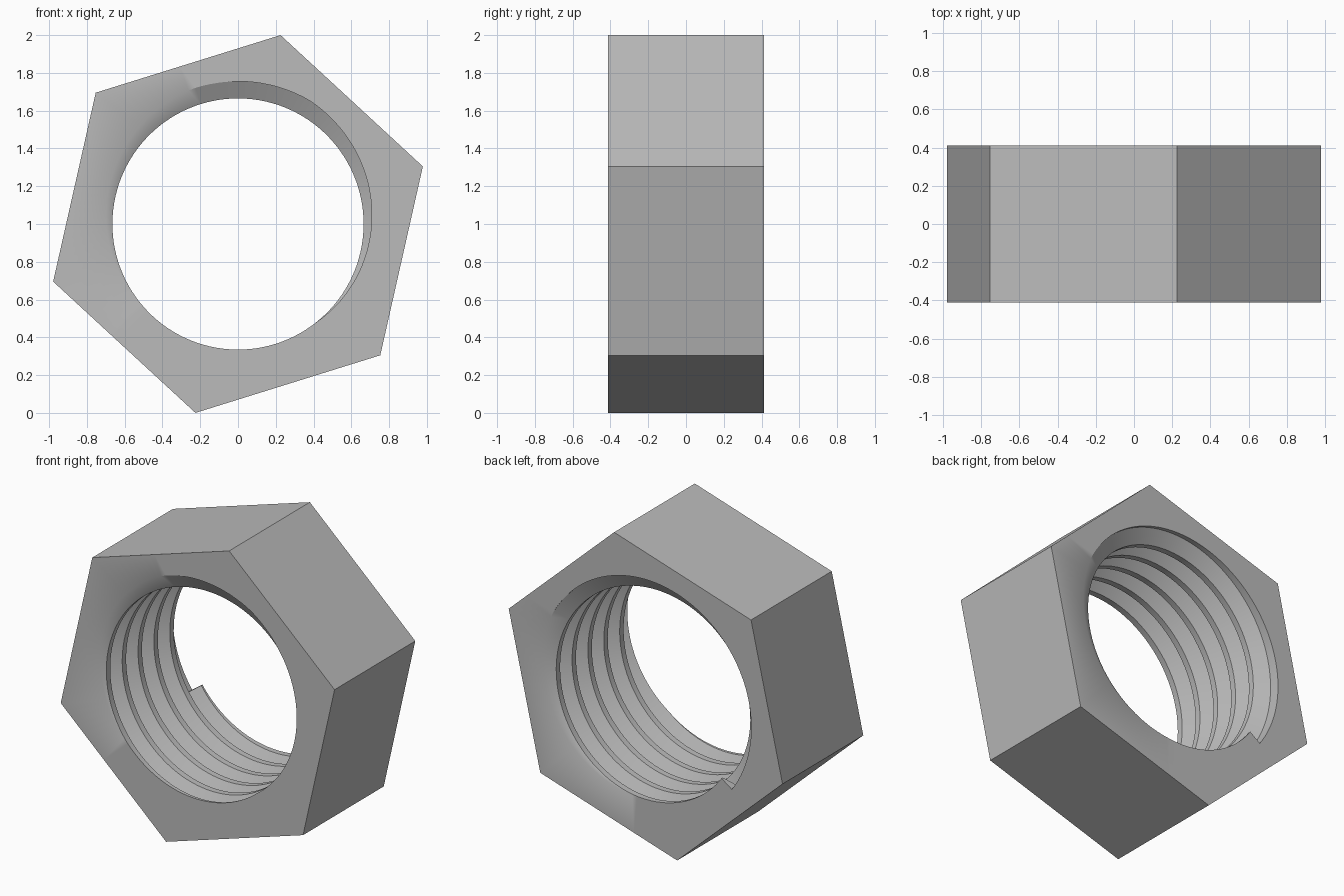
import bpy, bmesh
from math import sin, cos, pi, radians

if "Cube" in bpy.data.objects:
    bpy.data.objects.remove(bpy.data.objects["Cube"])

HALF = 0.412                 # half the thickness along y
HEX_R = 1.025                # corner radius of the hexagon
CORNER = radians(17.3)       # turn of the hexagon
MAJOR, MINOR = 0.755, 0.665  # thread root and crest radii
PITCH = 0.162
FIRST = -0.39                # first ridge centre at the start angle
CREST, FLANK = 0.02, 0.05    # half crest width, flank width
STEPS = 120
START = CORNER + radians(198)


def ridge_centres(turn):
    return [FIRST + PITCH * (j + turn) for j in range(-1, 5)]


def bore_radius(y, turn):
    """Trapezoid ridges standing on the bore wall."""
    gap = min(abs(y - c) for c in ridge_centres(turn))
    rise = max(0, min(1, (CREST + FLANK - gap) / FLANK))
    return MAJOR - (MAJOR - MINOR) * rise


def hex_radius(angle):
    local = (angle - CORNER) % (pi / 3) - pi / 6
    return HEX_R * cos(pi / 6) / cos(local)


def place(radius, angle, y):
    return bm.verts.new((radius * cos(angle), y, 1 + radius * sin(angle)))


bm = bmesh.new()

# One closed cross-section per angle: outer wall, then thread front to back
columns = []
for i in range(STEPS + 1):
    turn = i / STEPS
    angle = START - 2 * pi * turn
    depths = [-HALF]
    for c in ridge_centres(turn):
        for d in (-CREST - FLANK, -CREST, CREST, CREST + FLANK):
            depths.append(max(-HALF, min(HALF, c + d)))
    depths.append(HALF)
    outer = [place(hex_radius(angle), angle, y) for y in (HALF, -HALF)]
    inner = [place(bore_radius(y, turn), angle, y) for y in depths]
    columns.append(outer + inner)

for a, b in zip(columns, columns[1:]):
    for k in range(len(a)):
        n = (k + 1) % len(a)
        bm.faces.new((a[k], a[n], b[n], b[k]))

# Blunt end of the thread ridge at the back face
end_centre = ridge_centres(1)[-1]
profile = [(end_centre - CREST - FLANK, MAJOR), (end_centre - CREST, MINOR),
           (HALF, MINOR), (HALF, MAJOR)]
bm.faces.new([place(r, START, y) for y, r in profile])

bmesh.ops.remove_doubles(bm, verts=bm.verts[:], dist=0.0001)
bmesh.ops.recalc_face_normals(bm, faces=bm.faces[:])

mesh = bpy.data.meshes.new("hex_nut")
bm.to_mesh(mesh)
bm.free()
nut = bpy.data.objects.new("hex_nut", mesh)
bpy.context.collection.objects.link(nut)

# Plain grey metal
grey = bpy.data.materials.new("plain_grey")
grey.use_nodes = True
color = (0.5, 0.5, 0.5, 1)
grey.diffuse_color = color
grey.node_tree.nodes["Principled BSDF"].inputs["Base Color"].default_value = color
mesh.materials.append(grey)

bpy.ops.object.select_all(action='DESELECT')
nut.select_set(True)
bpy.context.view_layer.objects.active = nut
bpy.ops.object.shade_smooth_by_angle(angle=radians(30))
